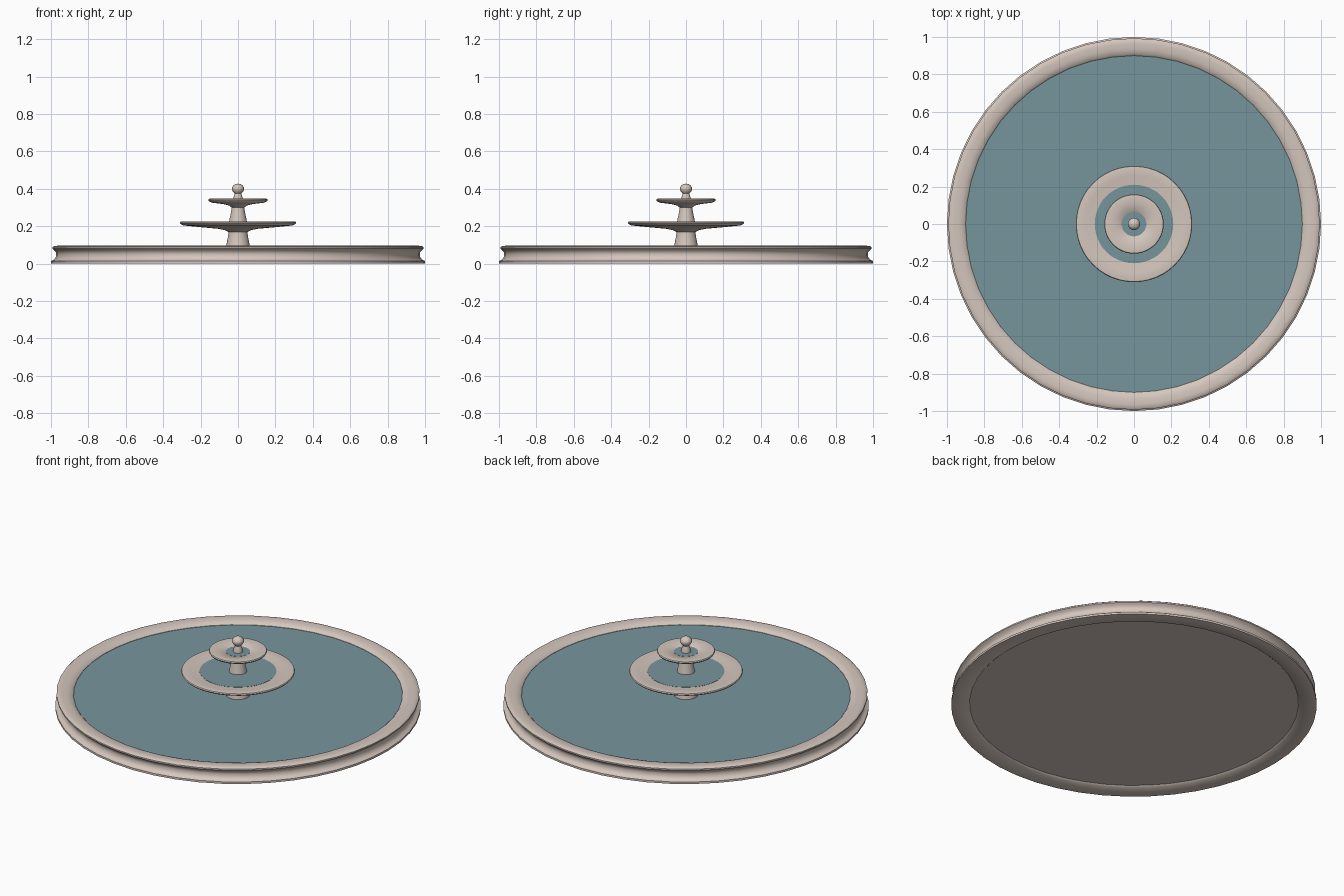
import bpy, bmesh, math

SIDES = 48

cube = bpy.data.objects.get("Cube")
if cube:
    bpy.data.objects.remove(cube, do_unlink=True)


def make_material(name, colour):
    mat = bpy.data.materials.new(name)
    mat.use_nodes = True
    mat.diffuse_color = (*colour, 1)
    mat.node_tree.nodes["Principled BSDF"].inputs["Base Color"].default_value = (*colour, 1)
    return mat


stone = make_material("pale stone", (0.66, 0.57, 0.51))
water = make_material("blue water", (0.18, 0.30, 0.335))


def lathe(name, profile, mat):
    """Turn an (radius, height) profile, listed bottom to top, around z."""
    bm = bmesh.new()
    verts = [bm.verts.new((r, 0, z)) for r, z in profile]
    edges = [bm.edges.new(pair) for pair in zip(verts, verts[1:])]
    bmesh.ops.spin(bm, geom=verts + edges, cent=(0, 0, 0), axis=(0, 0, 1),
                   angle=math.tau, steps=SIDES, use_duplicate=False)
    bmesh.ops.remove_doubles(bm, verts=bm.verts, dist=0.0005)
    bmesh.ops.recalc_face_normals(bm, faces=bm.faces)
    mesh = bpy.data.meshes.new(name)
    bm.to_mesh(mesh)
    bm.free()
    obj = bpy.data.objects.new(name, mesh)
    bpy.context.collection.objects.link(obj)
    mesh.materials.append(mat)
    bpy.ops.object.select_all(action="DESELECT")
    obj.select_set(True)
    bpy.context.view_layer.objects.active = obj
    bpy.ops.object.shade_smooth_by_angle(angle=math.radians(40))
    return obj


def water_disc(name, radius, z):
    """Thin closed disc of water with its surface at z."""
    lathe(name, [(0, z - 0.006), (radius, z - 0.006), (radius, z), (0, z)], water)


# Wide pool with a grooved outer wall and rounded rim
lathe("pool_basin", [
    (0, 0.015), (0.9, 0.015), (0.91, 0.006), (0.985, 0), (1, 0.002),
    (1, 0.014), (0.985, 0.021), (0.975, 0.032), (0.972, 0.05), (0.975, 0.064),
    (0.985, 0.073), (0.993, 0.08), (0.993, 0.088), (0.985, 0.094),
    (0.965, 0.096), (0.935, 0.094), (0.91, 0.088), (0.9, 0.078),
    (0.9, 0.06), (0, 0.06)], stone)
water_disc("pool_water", 0.902, 0.076)

# Lower pedestal and bowl
lathe("lower_column", [
    (0, 0.06), (0.068, 0.06), (0.064, 0.09), (0.056, 0.13),
    (0.051, 0.165), (0.051, 0.2), (0, 0.2)], stone)
lathe("lower_bowl", [
    (0, 0.17), (0.051, 0.17), (0.07, 0.179), (0.11, 0.187), (0.2, 0.195),
    (0.29, 0.204), (0.306, 0.211), (0.311, 0.218), (0.308, 0.224),
    (0.3, 0.226), (0.26, 0.222), (0.21, 0.217), (0.205, 0.21),
    (0, 0.21)], stone)
water_disc("lower_bowl_water", 0.21, 0.218)

# Upper pedestal and bowl
lathe("upper_column", [
    (0, 0.205), (0.05, 0.205), (0.046, 0.235), (0.037, 0.275),
    (0.034, 0.305), (0.034, 0.325), (0, 0.325)], stone)
lathe("upper_bowl", [
    (0, 0.3), (0.034, 0.3), (0.046, 0.31), (0.075, 0.318), (0.14, 0.326),
    (0.155, 0.333), (0.159, 0.34), (0.156, 0.346), (0.148, 0.348),
    (0.11, 0.343), (0.066, 0.336), (0.06, 0.33), (0, 0.33)], stone)
water_disc("upper_bowl_water", 0.066, 0.337)

# Finial with a slim neck and round knob
lathe("finial", [
    (0, 0.325), (0.027, 0.325), (0.026, 0.345), (0.021, 0.365), (0.018, 0.375),
    (0.026, 0.383), (0.033, 0.396), (0.032, 0.407), (0.025, 0.418),
    (0.014, 0.425), (0, 0.428)], stone)
